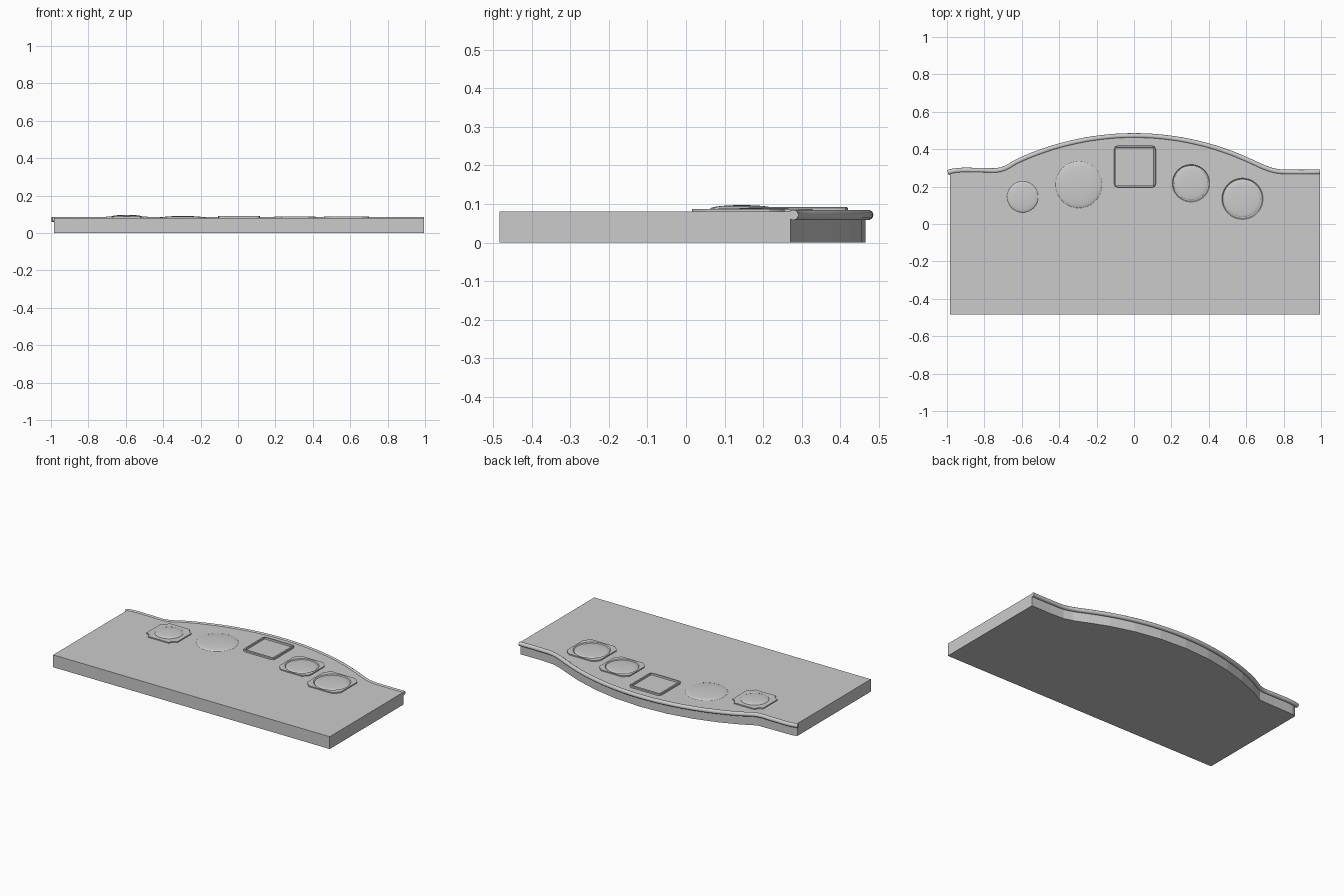
import bpy, bmesh, math

if "Cube" in bpy.data.objects:
    bpy.data.objects.remove(bpy.data.objects["Cube"])

TOP = 0.08


def finish(name, bm, smooth=True):
    bmesh.ops.recalc_face_normals(bm, faces=bm.faces)
    me = bpy.data.meshes.new(name)
    bm.to_mesh(me)
    bm.free()
    ob = bpy.data.objects.new(name, me)
    bpy.context.collection.objects.link(ob)
    if smooth:
        bpy.context.view_layer.objects.active = ob
        ob.select_set(True)
        bpy.ops.object.shade_smooth_by_angle(angle=math.radians(30))
        ob.select_set(False)
    return ob


# back edge line: straight ends with a wide arc between
def arc(x):
    return 0.472 - 1.48 + math.sqrt(1.48 ** 2 - x * x)


path = [(-0.995, 0.275), (-0.96, 0.284), (-0.82, 0.287), (-0.71, 0.29)]
path += [(x, arc(x)) for x in (-0.62, -0.5, -0.35, -0.18, 0, 0.18, 0.35, 0.5, 0.62)]
path += [(0.7, 0.3), (0.76, 0.282), (0.86, 0.277), (0.995, 0.278)]

# slab
bm = bmesh.new()
outline = [(-0.985, -0.483), (0.995, -0.483)]
outline += [(max(x, -0.985), y - 0.007) for x, y in reversed(path)]
face = bm.faces.new([bm.verts.new((x, y, 0)) for x, y in outline])
ext = bmesh.ops.extrude_face_region(bm, geom=[face])
for v in ext["geom"]:
    if isinstance(v, bmesh.types.BMVert):
        v.co.z = TOP
finish("slab", bm, False)

# rounded trim along the back edge
cu = bpy.data.curves.new("edge_trim", "CURVE")
cu.dimensions = "3D"
cu.bevel_depth = 0.0135
cu.bevel_resolution = 3
cu.resolution_u = 5
cu.use_fill_caps = True
sp = cu.splines.new("BEZIER")
sp.bezier_points.add(len(path) - 1)
for p, (x, y) in zip(sp.bezier_points, path):
    p.co = (x, y, 0.0715)
    p.handle_left_type = p.handle_right_type = "AUTO"
trim = bpy.data.objects.new("edge_trim", cu)
bpy.context.collection.objects.link(trim)


# concentric lofted rings; each ring is (radius function, height)
def loft(name, cx, cy, rings, n=64, close=True):
    bm = bmesh.new()
    loops = []
    for rad, z in rings:
        loops.append([])
        for i in range(n):
            a = 2 * math.pi * i / n
            r = rad(a)
            loops[-1].append(bm.verts.new((cx + r * math.cos(a), cy + r * math.sin(a), z)))
    for lo, hi in zip(loops, loops[1:]):
        for i in range(n):
            j = (i + 1) % n
            bm.faces.new((lo[i], lo[j], hi[j], hi[i]))
    if close:
        bm.faces.new(loops[-1])
    return finish(name, bm)


def circle(r):
    return lambda a: r


def square(h):
    return lambda a: h / max(abs(math.cos(a)), abs(math.sin(a)))


def chamfered(h, diag):
    def f(a):
        c, s = abs(math.cos(a)), abs(math.sin(a))
        return min(h / max(c, s), diag)
    return f


# square with round bites out of its corners
def notched(h, bite):
    def f(a):
        c, s = abs(math.cos(a)), abs(math.sin(a))
        r = h / max(c, s)
        b = h * (c + s)
        disc = b * b - (2 * h * h - bite * bite)
        return min(r, b - math.sqrt(disc)) if disc > 0 else r
    return f


def dome(r, z0, z1):
    return [(circle(r * math.cos(t)), z0 + (z1 - z0) * math.sin(t))
            for t in [math.pi / 2 * k / 8 for k in range(8)]]


# raised plates with a dome in the middle
loft("notched_button", -0.595, 0.145,
     [(notched(0.11, 0.035), TOP), (notched(0.11, 0.035), 0.087)] + dome(0.083, 0.087, 0.097))
loft("round_button", -0.295, 0.21, dome(0.125, TOP - 0.001, 0.091))
loft("small_rounded_button", 0.305, 0.218,
     [(chamfered(0.11, 0.132), TOP), (chamfered(0.11, 0.132), 0.087),
      (circle(0.1), 0.087), (circle(0.096), 0.082)] + dome(0.09, 0.082, 0.0885))
loft("large_rounded_button", 0.58, 0.135,
     [(chamfered(0.12, 0.145), TOP), (chamfered(0.12, 0.145), 0.087),
      (circle(0.11), 0.087), (circle(0.105), 0.082)] + dome(0.098, 0.082, 0.0885))

# square frame
loft("square_frame", 0.005, 0.307,
     [(chamfered(0.112, 0.15), TOP), (chamfered(0.112, 0.15), 0.09),
      (chamfered(0.11, 0.148), 0.092), (square(0.101), 0.092), (square(0.1), TOP + 0.001)])
